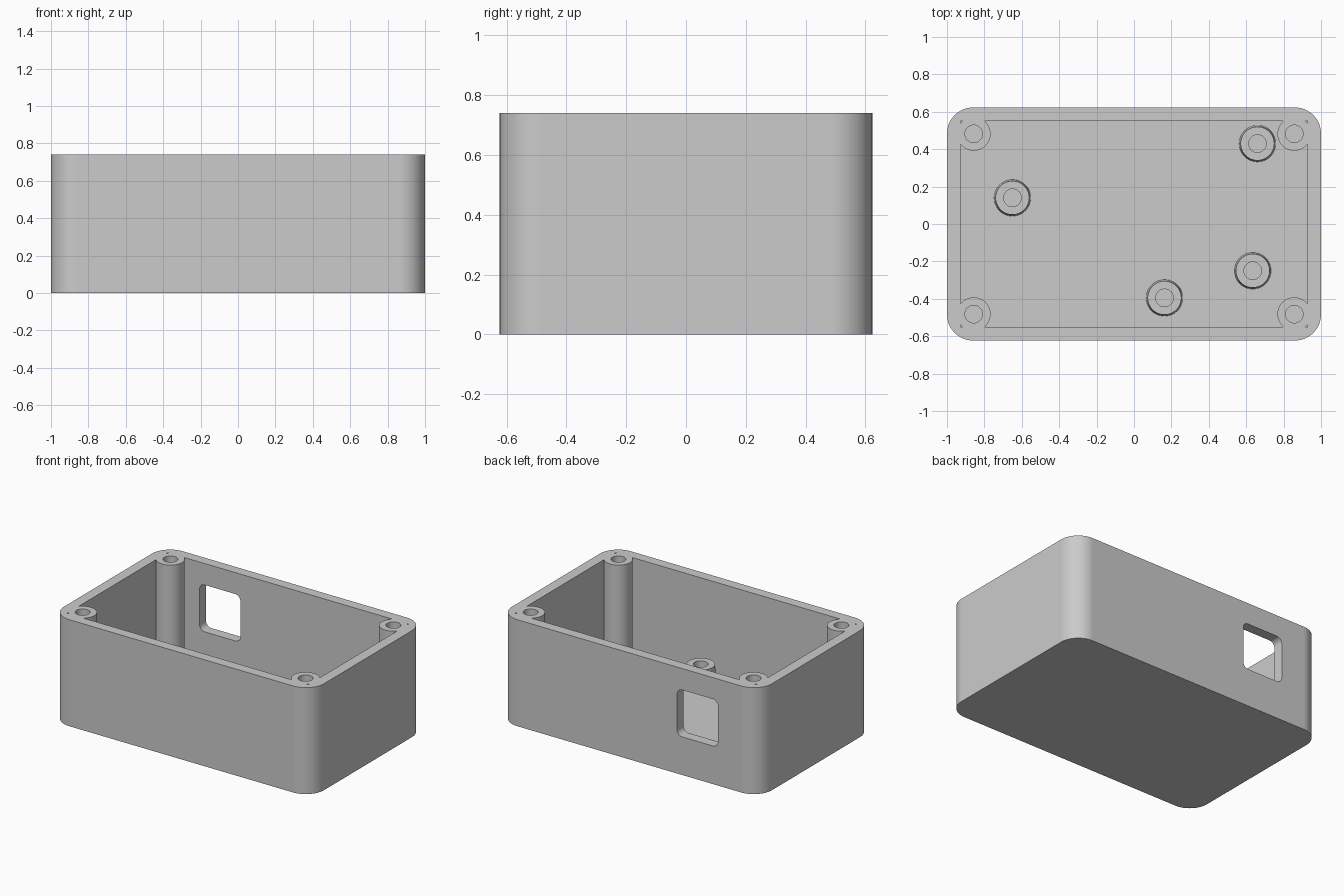
import bpy
import bmesh
import math
from mathutils import Matrix

old = bpy.data.objects.get("Cube")
if old:
    bpy.data.objects.remove(old, do_unlink=True)

HEIGHT, FLOOR = 0.74, 0.07
HALF_X, HALF_Y, CORNER = 1.0, 0.623, 0.14
INNER_X, INNER_Y = 0.927, 0.552
BOSS_X, BOSS_Y = 0.857, 0.482
RADIUS, HOLE = 0.09, 0.047
STANDOFF_TOP = 0.23

grey = bpy.data.materials.new("grey plastic")
grey.use_nodes = True
colour = (0.6, 0.6, 0.6, 1)
grey.diffuse_color = colour
grey.node_tree.nodes["Principled BSDF"].inputs["Base Color"].default_value = colour


def rounded_rect(hx, hy, r, steps):
    points = []
    for i, (sx, sy) in enumerate(((1, 1), (-1, 1), (-1, -1), (1, -1))):
        for k in range(steps + 1):
            a = math.pi / 2 * (i + k / steps)
            points.append((sx * (hx - r) + r * math.cos(a), sy * (hy - r) + r * math.sin(a)))
    return points


def finish(name, bm):
    bmesh.ops.recalc_face_normals(bm, faces=bm.faces)
    mesh = bpy.data.meshes.new(name)
    bm.to_mesh(mesh)
    bm.free()
    mesh.materials.append(grey)
    obj = bpy.data.objects.new(name, mesh)
    bpy.context.collection.objects.link(obj)
    return obj


def prism(name, outline, z0, z1):
    bm = bmesh.new()
    face = bm.faces.new([bm.verts.new((x, y, z0)) for x, y in outline])
    top = bmesh.ops.extrude_face_region(bm, geom=[face])["geom"]
    verts = [v for v in top if isinstance(v, bmesh.types.BMVert)]
    bmesh.ops.translate(bm, verts=verts, vec=(0, 0, z1 - z0))
    return finish(name, bm)


def cylinder(name, x, y, z0, z1, r0, r1):
    bm = bmesh.new()
    bmesh.ops.create_cone(bm, cap_ends=True, segments=48, radius1=r0, radius2=r1, depth=z1 - z0,
                          matrix=Matrix.Translation((x, y, (z0 + z1) / 2)))
    return finish(name, bm)


def cut(target, cutter):
    mod = target.modifiers.new("cut", "BOOLEAN")
    mod.operation = "DIFFERENCE"
    mod.solver = "EXACT"
    mod.object = cutter
    bpy.context.view_layer.objects.active = target
    bpy.ops.object.modifier_apply(modifier=mod.name)
    bpy.data.objects.remove(cutter, do_unlink=True)


bosses = [(sx * BOSS_X, sy * BOSS_Y) for sx in (-1, 1) for sy in (-1, 1)]
standoffs = [(0.66, 0.43), (-0.65, 0.14), (0.635, -0.25), (0.163, -0.395)]

# Cavity, with the corner bosses and floor standoffs left out of it
cavity = prism("cavity", [(-INNER_X, -INNER_Y), (INNER_X, -INNER_Y),
                          (INNER_X, INNER_Y), (-INNER_X, INNER_Y)], FLOOR, HEIGHT + 0.1)
for x, y in bosses:
    cut(cavity, cylinder("boss", x, y, 0, HEIGHT + 0.2, RADIUS, RADIUS))
for x, y in standoffs:
    cut(cavity, cylinder("standoff", x, y, 0, STANDOFF_TOP, RADIUS + 0.011, RADIUS))

# Rounded box body
body = prism("enclosure_body", rounded_rect(HALF_X, HALF_Y, CORNER, 16), 0, HEIGHT)
cut(body, cavity)

# Screw holes
for x, y in bosses:
    cut(body, cylinder("boss_hole", x, y, FLOOR + 0.01, HEIGHT + 0.1, HOLE, HOLE))
for x, y in standoffs:
    cut(body, cylinder("standoff_hole", x, y, FLOOR + 0.01, STANDOFF_TOP + 0.1, HOLE, HOLE))

# Rounded port opening through the back wall
port = prism("port", rounded_rect(0.157, 0.163, 0.04, 8), -0.1, 0.1)
port.data.transform(Matrix.Translation((-0.525, HALF_Y - 0.035, 0.428))
                    @ Matrix.Rotation(math.pi / 2, 4, "X"))
cut(body, port)

# Smooth round surfaces, crisp edges and flat walls
bpy.ops.object.select_all(action="DESELECT")
body.select_set(True)
bpy.context.view_layer.objects.active = body
bpy.ops.object.shade_smooth_by_angle(angle=math.radians(30))
weighted = body.modifiers.new("weighted normals", "WEIGHTED_NORMAL")
weighted.keep_sharp = True
